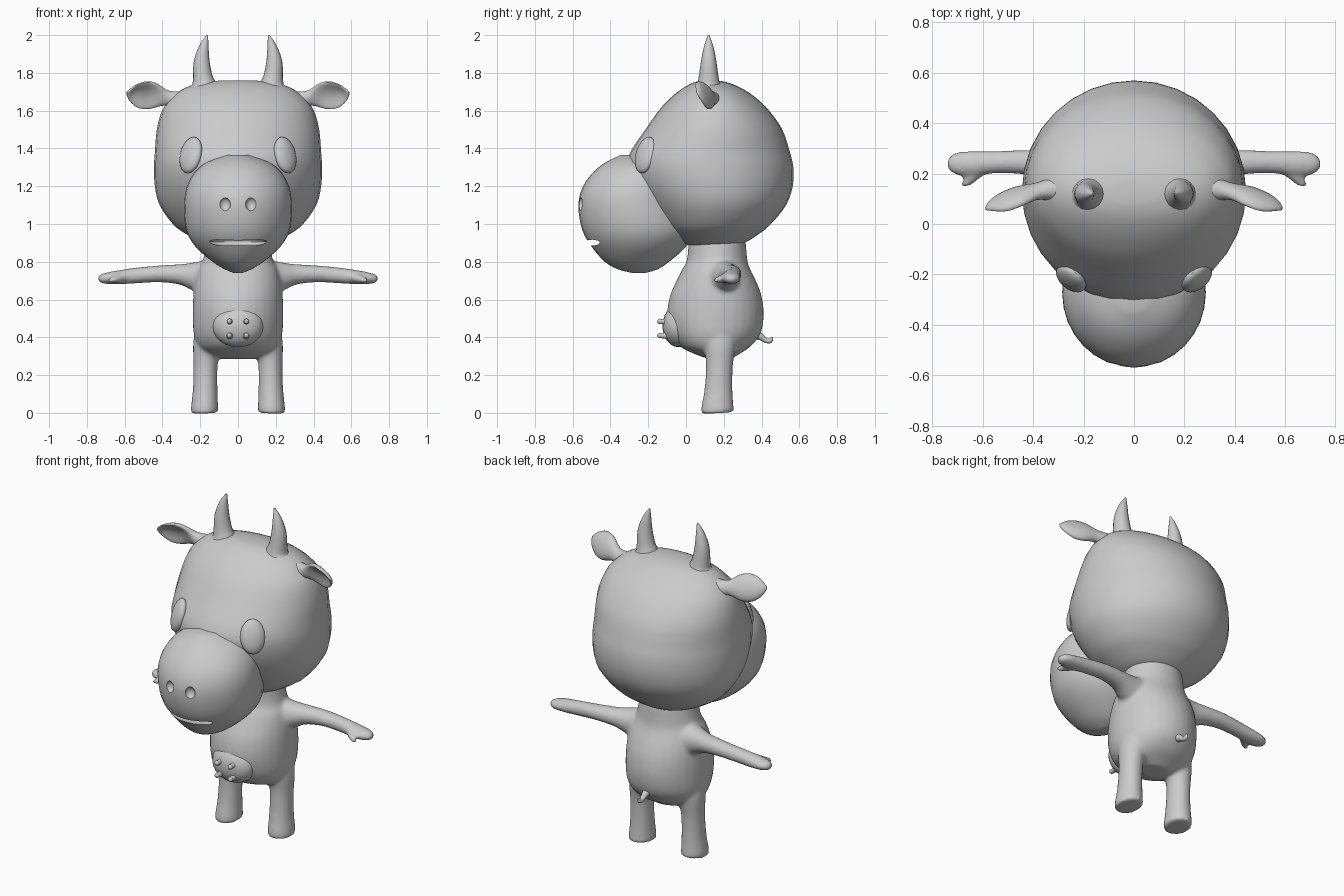
import bpy, bmesh, math
from mathutils import Vector, Matrix

grey = bpy.data.materials.new("soft_grey")
grey.diffuse_color = (0.6, 0.6, 0.6, 1)


def smooth_rows(rows, n=3):
    """Catmull-Rom interpolation of rows of numbers."""
    out = []
    for i in range(len(rows) - 1):
        p0, p1, p2 = rows[max(i - 1, 0)], rows[i], rows[i + 1]
        p3 = rows[min(i + 2, len(rows) - 1)]
        for k in range(n):
            t = k / n
            out.append([0.5 * (2 * b + (c - a) * t + (2 * a - 5 * b + 4 * c - d) * t * t
                               + (3 * b - a - 3 * c + d) * t ** 3)
                        for a, b, c, d in zip(p0, p1, p2, p3)])
    return out + [list(rows[-1])]


def loft(bm, rings, s=1):
    loops = [[bm.verts.new((p.x * s, p.y, p.z)) for p in r] for r in rings]
    n = len(loops[0])
    for a, b in zip(loops, loops[1:]):
        for i in range(n):
            j = (i + 1) % n
            bm.faces.new((a[i], a[j], b[j], b[i]))
    bm.faces.new(loops[0])
    bm.faces.new(loops[-1])


def stack(bm, rows, segs=32):
    """Horizontal ellipses from rows of z, front y, back y, half width."""
    rings = []
    for z, yf, yb, w in smooth_rows(rows):
        c, d = (yf + yb) / 2, (yb - yf) / 2
        rings.append([Vector((w * math.cos(t), c + d * math.sin(t), z))
                      for t in (2 * math.pi * i / segs for i in range(segs))])
    loft(bm, rings)


def tube(bm, rows, up, s=1, segs=16):
    """Swept ellipse from rows of x, y, z, side radius, up radius, front dent."""
    rows = smooth_rows([list(r) + [0] * (6 - len(r)) for r in rows])
    pts = [Vector(r[:3]) for r in rows]
    rings = []
    for i, (p, r) in enumerate(zip(pts, rows)):
        tan = (pts[min(i + 1, len(pts) - 1)] - pts[max(i - 1, 0)]).normalized()
        side = Vector(up).cross(tan).normalized()
        top = tan.cross(side)
        ring = []
        for k in range(segs):
            t = 2 * math.pi * k / segs
            c = math.cos(t)
            if c < 0:
                c += 1.3 * r[5] * c * c
            ring.append(p + side * abs(r[3]) * c + top * abs(r[4]) * math.sin(t))
        rings.append(ring)
    loft(bm, rings, s)


def ball(bm, centre, radii, rot=None, s=1):
    m = Matrix.Translation(centre) @ (rot or Matrix()) @ Matrix.Diagonal((*radii, 1))
    bmesh.ops.create_uvsphere(bm, u_segments=20, v_segments=12, radius=1,
                              matrix=Matrix.Diagonal((s, 1, 1, 1)) @ m)


def finish(name, bm):
    bmesh.ops.recalc_face_normals(bm, faces=bm.faces)
    me = bpy.data.meshes.new(name)
    bm.to_mesh(me)
    bm.free()
    me.materials.append(grey)
    ob = bpy.data.objects.new(name, me)
    bpy.context.collection.objects.link(ob)
    return ob


def shade(ob, angle=40):
    bpy.ops.object.select_all(action='DESELECT')
    ob.select_set(True)
    bpy.context.view_layer.objects.active = ob
    bpy.ops.object.shade_smooth_by_angle(angle=math.radians(angle))


X, Y, Z = (1, 0, 0), (0, 1, 0), (0, 0, 1)

# Skull
bm = bmesh.new()
stack(bm, [(0.88, 0.05, 0.24, 0.10), (0.90, -0.03, 0.31, 0.19), (0.95, -0.10, 0.39, 0.28),
           (1.0, -0.15, 0.45, 0.345), (1.1, -0.22, 0.53, 0.415), (1.2, -0.28, 0.565, 0.44),
           (1.3, -0.31, 0.568, 0.445), (1.38, -0.295, 0.55, 0.44), (1.5, -0.215, 0.51, 0.43),
           (1.6, -0.145, 0.44, 0.402), (1.66, -0.09, 0.38, 0.36), (1.71, -0.03, 0.31, 0.30),
           (1.745, 0.03, 0.235, 0.21), (1.76, 0.08, 0.17, 0.09)])
shade(finish("skull", bm))

# Snout with nostril and mouth hollows
bm = bmesh.new()
stack(bm, [(0.74, -0.28, -0.22, 0.02), (0.76, -0.36, -0.15, 0.07), (0.80, -0.43, -0.09, 0.135),
           (0.88, -0.50, 0.0, 0.225), (0.97, -0.55, 0.05, 0.275), (1.1, -0.57, 0.02, 0.285),
           (1.2, -0.545, 0.0, 0.27), (1.28, -0.485, -0.03, 0.225), (1.33, -0.42, -0.08, 0.16),
           (1.365, -0.345, -0.18, 0.06)])
snout = finish("snout", bm)
bm = bmesh.new()
for s in (1, -1):
    ball(bm, (0.07, -0.565, 1.105), (0.03, 0.03, 0.036), s=s)
ball(bm, (0, -0.465, 0.905), (0.155, 0.062, 0.024))
cutter = finish("hollow_cutter", bm)
cutter.hide_render = True
cutter.hide_set(True)
cut = snout.modifiers.new("hollows", 'BOOLEAN')
cut.operation, cut.object, cut.solver = 'DIFFERENCE', cutter, 'EXACT'
bpy.context.view_layer.objects.active = snout
bpy.ops.object.modifier_apply(modifier=cut.name)
shade(snout)

# Paired head parts
for s, side in ((1, "right"), (-1, "left")):
    bm = bmesh.new()
    normal = Vector((0.62, -0.72, 0.28)).normalized()
    rot = normal.to_track_quat('Z', 'Y').to_matrix().to_4x4()
    ball(bm, (0.25, -0.215, 1.365), (0.07, 0.1, 0.035), rot, s)
    shade(finish("eye_" + side, bm))

    bm = bmesh.new()
    tube(bm, [(0.185, 0.12, 1.68, 0.095, 0.09), (0.18, 0.12, 1.735, 0.066, 0.064),
              (0.187, 0.12, 1.78, 0.052, 0.052), (0.192, 0.12, 1.86, 0.042, 0.041),
              (0.180, 0.12, 1.94, 0.025, 0.025), (0.162, 0.12, 2.0, 0.004, 0.004)], Y, s)
    shade(finish("horn_" + side, bm))

    bm = bmesh.new()
    tube(bm, [(0.32, 0.14, 1.655, 0.045, 0.05), (0.38, 0.13, 1.667, 0.033, 0.042),
              (0.45, 0.108, 1.678, 0.036, 0.075, 0.8), (0.51, 0.085, 1.683, 0.034, 0.076, 1),
              (0.56, 0.07, 1.69, 0.022, 0.046, 0.9), (0.588, 0.06, 1.695, 0.005, 0.008)],
         (0, -0.42, 0.9), s, 24)
    shade(finish("ear_" + side, bm), 60)

# Body: torso, arms and legs fused into one soft skin
bm = bmesh.new()
stack(bm, [(0.285, 0.12, 0.24, 0.08), (0.31, 0.05, 0.28, 0.16), (0.35, -0.03, 0.34, 0.21),
           (0.42, -0.08, 0.395, 0.235), (0.52, -0.1, 0.412, 0.24), (0.62, -0.085, 0.40, 0.237),
           (0.70, -0.05, 0.37, 0.228), (0.76, -0.02, 0.34, 0.212), (0.81, 0.005, 0.325, 0.185),
           (0.92, 0.015, 0.315, 0.165)])
for s in (1, -1):
    tube(bm, [(0.12, 0.19, 0.715, 0.10, 0.10), (0.22, 0.21, 0.722, 0.075, 0.08),
              (0.30, 0.23, 0.733, 0.058, 0.056), (0.42, 0.245, 0.736, 0.05, 0.045),
              (0.55, 0.245, 0.726, 0.045, 0.042), (0.64, 0.24, 0.717, 0.05, 0.037),
              (0.71, 0.24, 0.711, 0.045, 0.028), (0.74, 0.24, 0.709, 0.02, 0.015)], Z, s)
    tube(bm, [(0.60, 0.225, 0.72, 0.025, 0.025), (0.645, 0.18, 0.708, 0.021, 0.021),
              (0.685, 0.15, 0.70, 0.012, 0.012)], Z, s)
    tube(bm, [(0.177, 0.167, 0.0, 0.073, 0.087), (0.177, 0.167, 0.025, 0.073, 0.087),
              (0.174, 0.172, 0.12, 0.066, 0.075), (0.172, 0.177, 0.25, 0.064, 0.072),
              (0.165, 0.18, 0.36, 0.074, 0.085), (0.15, 0.18, 0.48, 0.07, 0.09)], Y, s)
body = finish("body", bm)
mesh_skin = body.modifiers.new("skin", 'REMESH')
mesh_skin.mode, mesh_skin.voxel_size, mesh_skin.use_smooth_shade = 'VOXEL', 0.011, True
soften = body.modifiers.new("soften", 'SMOOTH')
soften.factor, soften.iterations = 0.5, 8

# Udder and teats
bm = bmesh.new()
ball(bm, (0, -0.04, 0.46), (0.135, 0.085, 0.112))
shade(finish("udder", bm))
bm = bmesh.new()
for s in (1, -1):
    for z in (0.485, 0.41):
        tube(bm, [(0.042, -0.09, z, 0.022, 0.022), (0.044, -0.125, z - 0.002, 0.013, 0.013),
                  (0.045, -0.142, z, 0.014, 0.014), (0.045, -0.152, z + 0.002, 0.004, 0.004)], Z, s, 12)
shade(finish("teats", bm), 60)

# Curled tail
bm = bmesh.new()
tube(bm, [(0, 0.36, 0.42, 0.03, 0.03), (0, 0.40, 0.40, 0.018, 0.018), (0, 0.425, 0.383, 0.013, 0.013),
          (0, 0.447, 0.383, 0.013, 0.013), (0, 0.457, 0.402, 0.005, 0.005)], X, 1, 12)
shade(finish("tail", bm), 60)
